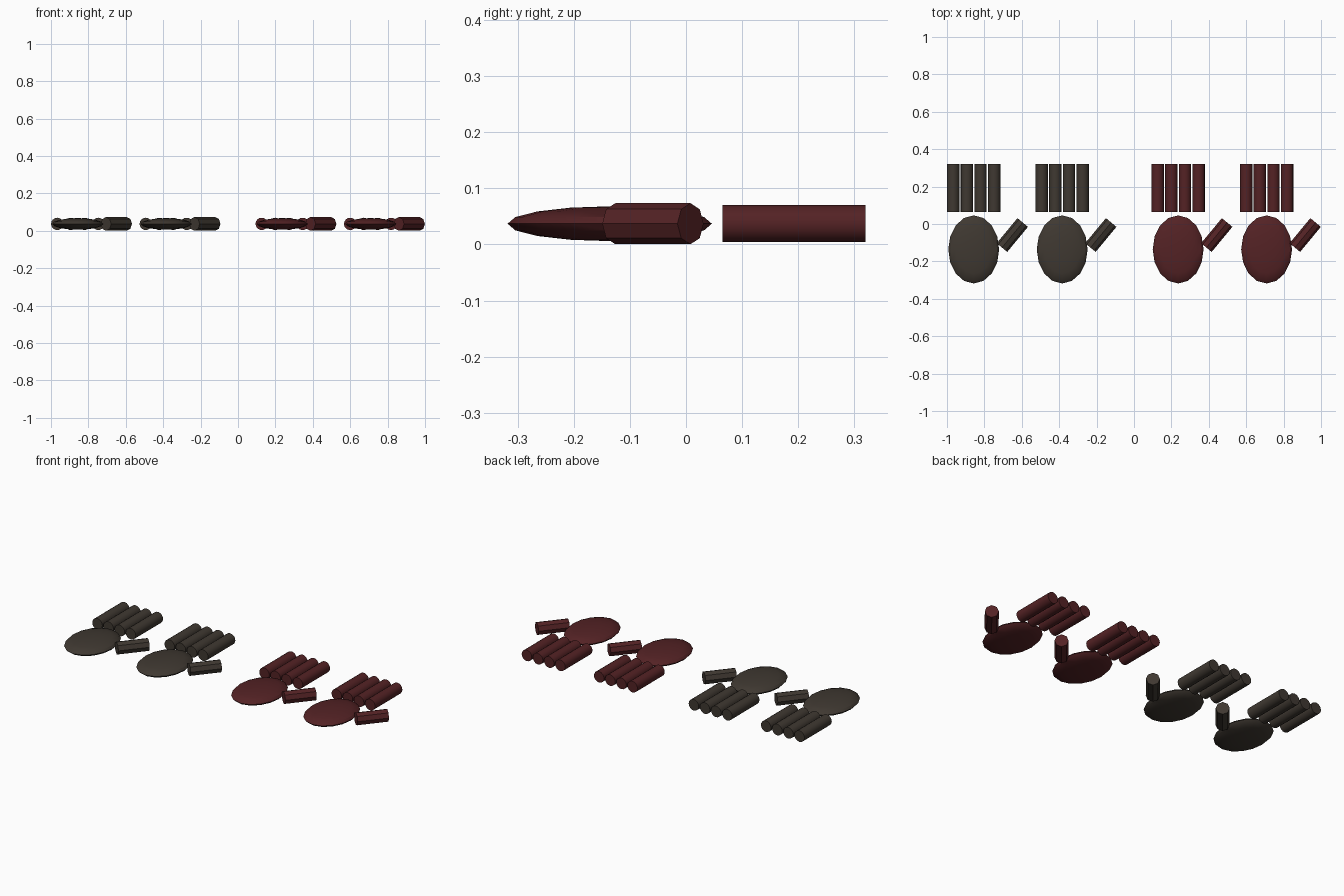
import bpy
from math import radians
from mathutils import Vector

cube = bpy.data.objects.get("Cube")
if cube:
    bpy.data.objects.remove(cube, do_unlink=True)


def make_material(name, rgb):
    mat = bpy.data.materials.new(name)
    mat.use_nodes = True
    color = (*rgb, 1.0)
    mat.diffuse_color = color
    mat.node_tree.nodes["Principled BSDF"].inputs["Base Color"].default_value = color
    return mat


def finish(name, mat):
    # Bake the transform so the smoothing angle sees the real shape
    obj = bpy.context.object
    obj.name = name
    bpy.ops.object.transform_apply(location=False, rotation=True, scale=True)
    obj.data.materials.append(mat)
    bpy.ops.object.shade_smooth_by_angle(angle=radians(30))
    return obj


def rod(name, start, end, radius, sides, mat):
    start, end = Vector(start), Vector(end)
    axis = end - start
    bpy.ops.mesh.primitive_cylinder_add(
        vertices=sides, radius=radius, depth=axis.length,
        location=(start + end) / 2,
        rotation=axis.to_track_quat('Z', 'Y').to_euler())
    return finish(name, mat)


MID = 0.037  # height of every part's centre line


def hand(name, x, mat):
    # Flattened oval palm
    bpy.ops.mesh.primitive_uv_sphere_add(segments=16, ring_count=8, radius=1,
                                         location=(x, -0.136, MID))
    bpy.context.object.scale = (0.136, 0.182, 0.031)
    finish(name + "_palm", mat)
    # Four parallel fingers
    for i in range(4):
        fx = x + (i - 1.5) * 0.073
        rod(f"{name}_finger_{i + 1}", (fx, 0.065, MID), (fx, 0.32, MID),
            0.033, 16, mat)
    # Angled eight-sided thumb
    rod(name + "_thumb", (x + 0.151, -0.126, MID), (x + 0.262, 0.008, MID),
        0.0365, 8, mat)


brown = make_material("dark brown", (0.050, 0.040, 0.031))
red = make_material("dark red", (0.088, 0.016, 0.018))

for name, x, mat in (("brown_hand_a", -0.857, brown),
                     ("brown_hand_b", -0.384, brown),
                     ("red_hand_a", 0.236, red),
                     ("red_hand_b", 0.709, red)):
    hand(name, x, mat)
